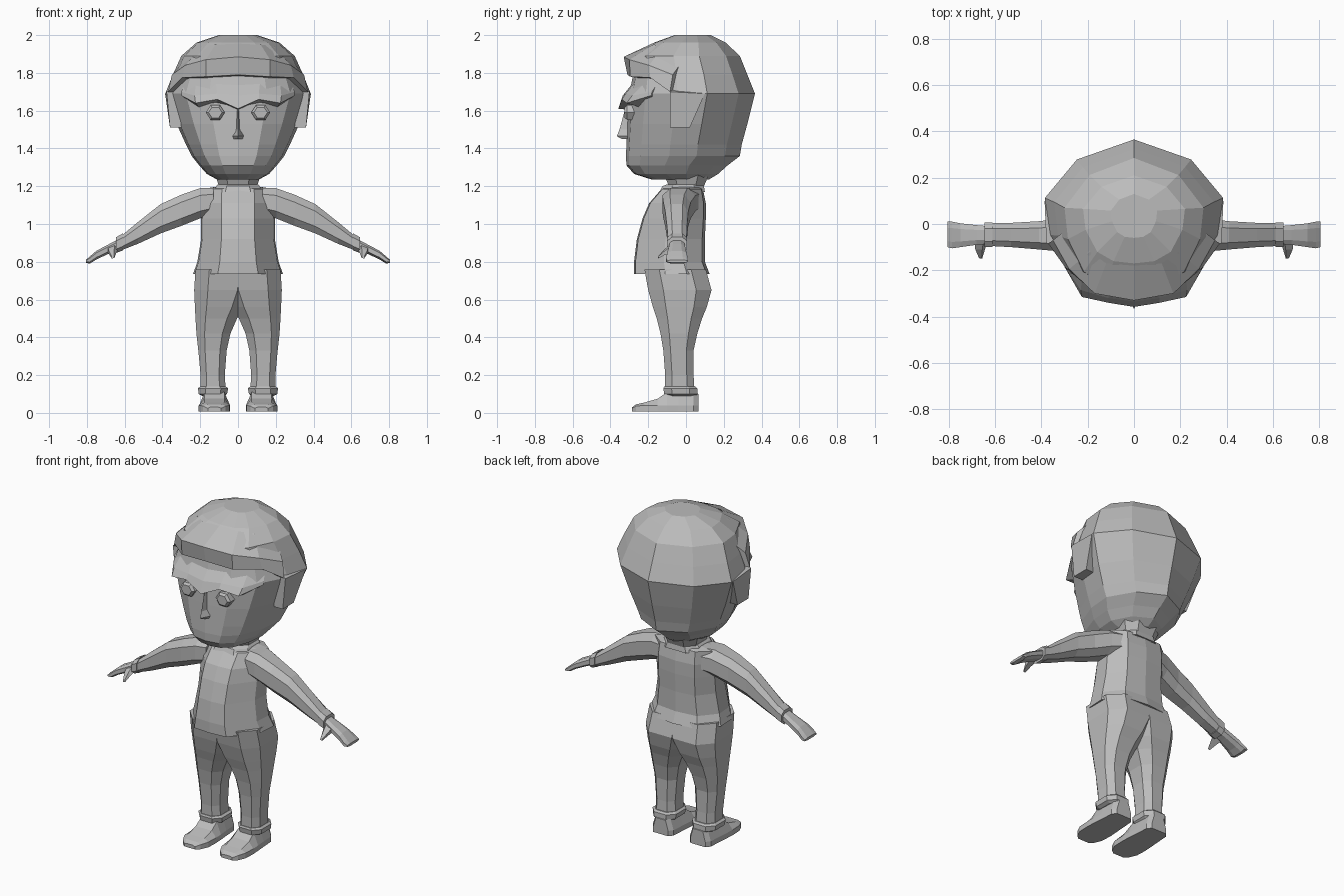
import bpy, bmesh, math

grey = bpy.data.materials.new("plain_grey")
grey.diffuse_color = (0.5, 0.5, 0.5, 1)


def finish(name, bm, mirror=False):
    bmesh.ops.recalc_face_normals(bm, faces=bm.faces)
    me = bpy.data.meshes.new(name)
    bm.to_mesh(me)
    bm.free()
    me.materials.append(grey)
    ob = bpy.data.objects.new(name, me)
    bpy.context.collection.objects.link(ob)
    if mirror:
        ob.modifiers.new("mirror", 'MIRROR')
    return ob


def loft(name, rings, mirror=False, cap_start=True, cap_end=True):
    """Skin a list of equally long closed rings."""
    bm = bmesh.new()
    vs = [[bm.verts.new(p) for p in r] for r in rings]
    n = len(rings[0])
    for a, b in zip(vs, vs[1:]):
        for i in range(n):
            j = (i + 1) % n
            bm.faces.new((a[i], a[j], b[j], b[i]))
    if cap_start:
        bm.faces.new(vs[0])
    if cap_end:
        bm.faces.new(vs[-1])
    return finish(name, bm, mirror)


def shaped(template, z, front, back, w):
    """Symmetric ring from a half outline of (width, depth) fractions."""
    half = [(x * w, front + t * (back - front), z) for x, t in template]
    return half + [(-x, y, zz) for x, y, zz in half[-2:0:-1]]


def octagon(a0, a1, b0, b1, k=0.52):
    """Eight-sided outline filling a rectangle."""
    ca, cb, ra, rb = (a0 + a1) / 2, (b0 + b1) / 2, (a1 - a0) / 2, (b1 - b0) / 2
    pts = [(1, -k), (1, k), (k, 1), (-k, 1), (-1, k), (-1, -k), (-k, -1), (k, -1)]
    return [(ca + ra * u, cb + rb * v) for u, v in pts]


def upright(rows):
    return [[(x, y, z) for x, y in octagon(x0, x1, y0, y1)] for z, x0, x1, y0, y1 in rows]


def sideways(rows):
    return [[(x, y, z) for y, z in octagon(y0, y1, z0, z1)] for x, z0, z1, y0, y1 in rows]


# Head and hair volume
skull = [(0, 0), (.4, .025), (.72, .13), (.95, .38), (1, .62), (.64, .87), (0, 1)]
loft("head", [shaped(skull, *r) for r in [
    (1.235, -.18, .12, .11), (1.265, -.275, .17, .165), (1.31, -.315, .22, .205),
    (1.36, -.318, .285, .245), (1.42, -.315, .295, .275), (1.53, -.31, .325, .325),
    (1.69, -.30, .365, .385), (1.79, -.28, .325, .345), (1.89, -.28, .285, .30),
    (1.96, -.17, .21, .22), (2.0, -.06, .13, .10)]])

# Overhanging hair fringe
loft("hair_fringe", [
    [(0, -.26, 1.78), (0, -.31, 1.79), (0, -.33, 1.885), (0, -.18, 1.955)],
    [(.16, -.23, 1.77), (.17, -.295, 1.78), (.17, -.30, 1.87), (.12, -.17, 1.95)],
    [(.25, -.16, 1.76), (.295, -.19, 1.775), (.28, -.195, 1.84), (.19, -.12, 1.94)],
    [(.33, -.06, 1.68), (.37, -.085, 1.70), (.35, -.07, 1.79), (.26, 0, 1.89)]],
    mirror=True, cap_start=False)

# Hair flaps in front of the ears
loft("side_hair", [
    [(.30, -.085, 1.51), (.31, -.085, 1.72), (.31, .10, 1.72), (.30, .02, 1.51)],
    [(.36, -.085, 1.51), (.378, -.085, 1.70), (.386, .10, 1.69), (.36, .02, 1.51)]],
    mirror=True)

# Brow ridge, dipping at the middle and at the ends
loft("brow", [
    [(0, -.25, 1.60), (0, -.358, 1.61), (0, -.335, 1.68), (0, -.255, 1.78)],
    [(.12, -.25, 1.63), (.11, -.34, 1.66), (.11, -.32, 1.69), (.12, -.25, 1.775)],
    [(.20, -.22, 1.61), (.225, -.315, 1.64), (.23, -.285, 1.68), (.22, -.20, 1.765)],
    [(.27, -.15, 1.66), (.30, -.185, 1.68), (.30, -.18, 1.70), (.28, -.14, 1.76)]],
    mirror=True, cap_start=False)

# Hexagonal eyes
def hexagon(y, rx, rz):
    return [(.12 + rx * math.cos(i * math.pi / 3), y, 1.59 + rz * math.sin(i * math.pi / 3))
            for i in range(6)]

loft("eye", [hexagon(-.25, .05, .045), hexagon(-.312, .05, .045), hexagon(-.325, .036, .032)],
     mirror=True)

# Wedge nose
loft("nose", [
    [(-.008, -.29, 1.60), (0, -.325, 1.60), (.008, -.29, 1.60)],
    [(-.014, -.29, 1.50), (0, -.352, 1.50), (.014, -.29, 1.50)],
    [(-.034, -.30, 1.465), (0, -.366, 1.465), (.034, -.30, 1.465)],
    [(-.03, -.30, 1.45), (0, -.34, 1.45), (.03, -.30, 1.45)]])

# Neck and collar
loft("neck", upright([(1.16, -.09, .09, -.09, .09), (1.20, -.10, .10, -.09, .095),
                      (1.27, -.125, .125, -.12, .125)]))
loft("collar", upright([(1.17, -.13, .13, -.14, .10), (1.20, -.115, .115, -.125, .095),
                        (1.21, -.105, .105, -.10, .09)]))

# Jacket body with a flat front panel and flared hem
jacket = [(0, 0), (.45, .02), (.97, .42), (1, .70), (.62, .96), (0, 1)]
loft("jacket", [shaped(jacket, *r) for r in [
    (.735, -.275, .125, .238), (.80, -.275, .10, .215), (.92, -.26, .10, .195),
    (1.03, -.23, .105, .195), (1.11, -.195, .105, .195), (1.185, -.13, .09, .19),
    (1.198, -.10, .07, .11)]])

# Sleeves, cuffs, hands and thumbs
loft("sleeve", sideways([
    (.13, 1.05, 1.192, -.12, .07), (.20, 1.03, 1.19, -.125, .05), (.30, .99, 1.155, -.12, .025),
    (.41, .95, 1.105, -.11, .012), (.53, .895, 1.01, -.10, .005),
    (.62, .86, .935, -.095, .003)]), mirror=True)
loft("sleeve_cuff", sideways([(.61, .86, .95, -.10, .006), (.645, .847, .93, -.10, .006)]),
     mirror=True)
loft("hand", sideways([
    (.62, .87, .925, -.085, -.01), (.68, .845, .895, -.09, -.005),
    (.75, .812, .858, -.10, .003), (.785, .79, .828, -.105, .01),
    (.805, .795, .81, -.10, .01)]), mirror=True)
loft("thumb", [
    [(.63, -.07, .875), (.69, -.07, .85), (.69, -.07, .885), (.65, -.07, .90)],
    [(.645, -.115, .845), (.68, -.115, .835), (.685, -.11, .86), (.655, -.11, .87)],
    [(.655, -.148, .82), (.668, -.148, .817), (.67, -.145, .83), (.657, -.145, .833)]],
    mirror=True)

# Trouser legs, overlapping at the hips
loft("trouser_leg", upright([
    (.76, -.08, .225, -.22, .105), (.65, -.07, .232, -.20, .135), (.56, -.03, .228, -.175, .11),
    (.50, .005, .225, -.155, .085), (.42, .04, .22, -.135, .06), (.33, .06, .21, -.12, .04),
    (.20, .07, .198, -.11, .04), (.12, .065, .198, -.11, .045)]), mirror=True)
loft("trouser_cuff", upright([
    (.14, .065, .20, -.115, .05), (.13, .052, .212, -.12, .06),
    (.10, .058, .208, -.115, .062), (.09, .07, .19, -.10, .05)]), mirror=True)

# Shoes lofted from heel to toe: (y, half width, top)
def shoe_ring(y, w, top):
    c = .125
    return [(c - w, y, .008), (c + w, y, .008), (c + w, y, .04 if top > .05 else top * .8),
            (c + w * .65, y, top), (c - w * .65, y, top), (c - w, y, .04 if top > .05 else top * .8)]

loft("shoe", [shoe_ring(*r) for r in [
    (.065, .05, .10), (.04, .07, .115), (-.04, .075, .12), (-.10, .08, .11),
    (-.15, .083, .075), (-.22, .08, .055), (-.265, .06, .045), (-.285, .035, .03)]],
    mirror=True)
